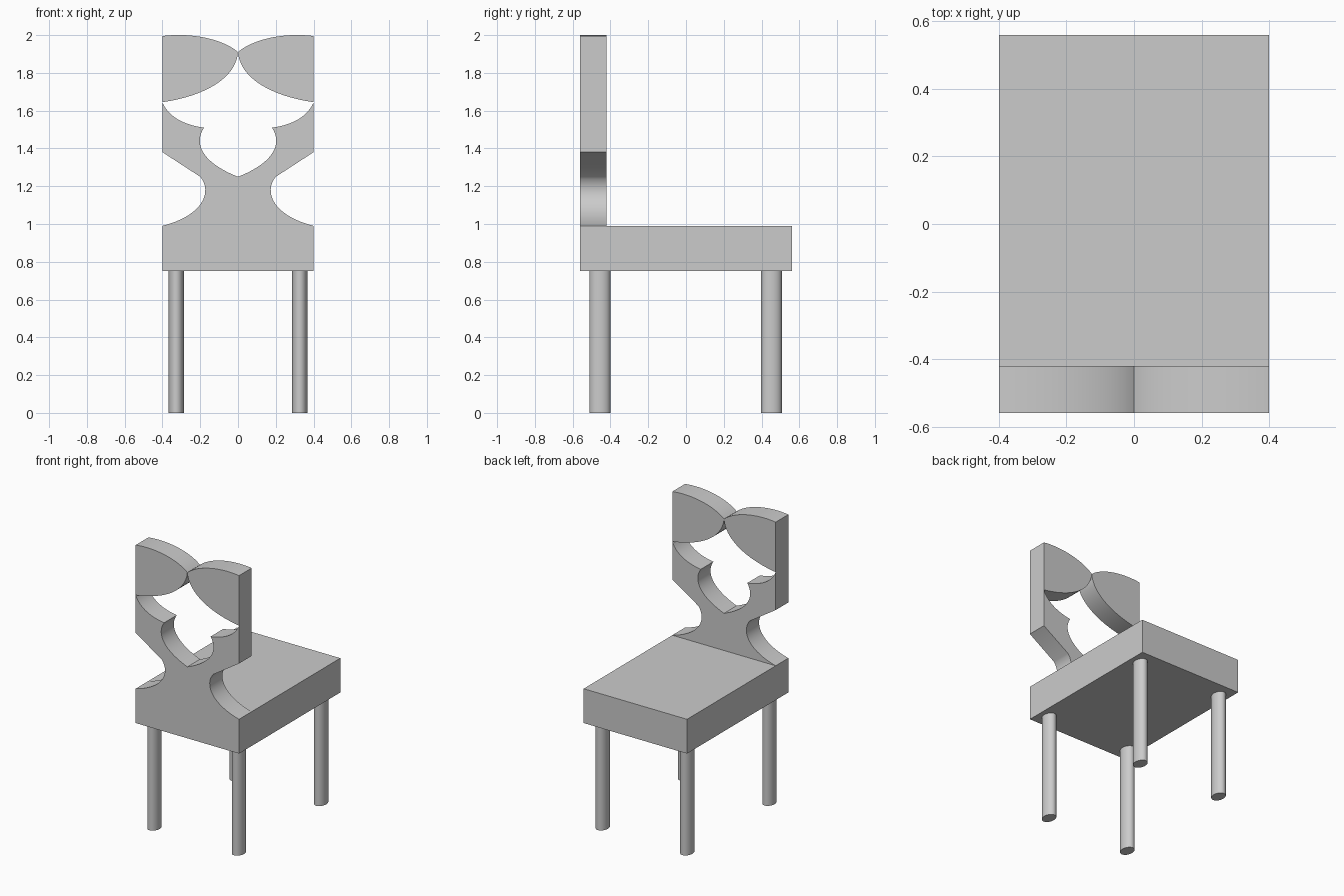
import bpy, bmesh
from mathutils import Vector
from mathutils.geometry import interpolate_bezier

if "Cube" in bpy.data.objects:
    bpy.data.objects.remove(bpy.data.objects["Cube"])

grey = bpy.data.materials.new("plain_grey")
grey.use_nodes = True
grey.diffuse_color = (0.6, 0.6, 0.6, 1)
grey.node_tree.nodes["Principled BSDF"].inputs["Base Color"].default_value = (0.6, 0.6, 0.6, 1)

HALF_W, BACK_Y, PANEL_Y, FRONT_Y = 0.4, -0.56, -0.42, 0.56
SEAT_BOTTOM, SEAT_TOP = 0.75, 0.99


def curve(*controls):
    """Cubic curve in the x-z plane."""
    pts = [Vector((x, 0, z)) for x, z in controls]
    return [(p.x, p.z) for p in interpolate_bezier(*pts, 20)]


def mirrored(points):
    return [(-x, z) for x, z in points]


def slab(bm, outline):
    """Extrude an outline through the panel thickness; return its inner face."""
    face = bm.faces.new([bm.verts.new((x, BACK_Y, z)) for x, z in outline])
    ext = bmesh.ops.extrude_face_region(bm, geom=[face], use_keep_orig=True)["geom"]
    verts = [g for g in ext if isinstance(g, bmesh.types.BMVert)]
    bmesh.ops.translate(bm, verts=verts, vec=(0, PANEL_Y - BACK_Y, 0))
    return next(g for g in ext if isinstance(g, bmesh.types.BMFace))


def finish(obj):
    obj.data.materials.append(grey)
    bpy.ops.object.select_all(action="DESELECT")
    obj.select_set(True)
    bpy.context.view_layer.objects.active = obj
    bpy.ops.object.shade_smooth_by_angle()


def to_object(bm, name):
    bmesh.ops.recalc_face_normals(bm, faces=bm.faces[:])
    mesh = bpy.data.meshes.new(name)
    bm.to_mesh(mesh)
    bm.free()
    obj = bpy.data.objects.new(name, mesh)
    bpy.context.collection.objects.link(obj)
    finish(obj)


# Left half of the lower back: arm, heart-shaped opening and waist
arm_top = curve((-HALF_W, 1.645), (-0.37, 1.57), (-0.29, 1.525), (-0.18, 1.51))
opening = curve((-0.18, 1.51), (-0.24, 1.42), (-0.18, 1.32), (0, 1.25))
waist = curve((-0.2, 1.25), (-0.14, 1.18), (-0.17, 1.05), (-HALF_W, SEAT_TOP))
inner = arm_top + opening[1:]
outer = [(-HALF_W, 1.38)] + waist + [(-HALF_W, SEAT_BOTTOM)]
outline = inner + mirrored(inner[:-1])[::-1] + mirrored(outer) + outer[::-1]

# Seat grows out of the lower part of the back panel
bm = bmesh.new()
panel = slab(bm, outline)
corners = [v for v in panel.verts if abs(v.co.z - SEAT_TOP) < 1e-4 and abs(v.co.x) > 0.399]
bmesh.utils.face_split(panel, corners[0], corners[1])
bm.faces.ensure_lookup_table()
seat_face = next(f for f in bm.faces if all(v.co.z < SEAT_TOP + 1e-4 for v in f.verts)
                 and all(v.co.y > PANEL_Y - 1e-4 for v in f.verts))
ext = bmesh.ops.extrude_face_region(bm, geom=[seat_face])["geom"]
bmesh.ops.translate(bm, verts=[g for g in ext if isinstance(g, bmesh.types.BMVert)],
                    vec=(0, FRONT_Y - PANEL_Y, 0))
to_object(bm, "seat_and_lower_back")

# Two leaf-shaped lobes of the top rail
lobe = (curve((-HALF_W, 1.995), (-0.25, 2.015), (-0.08, 1.98), (0, 1.91))
        + curve((0, 1.91), (-0.01, 1.78), (-0.16, 1.68), (-HALF_W, 1.645))[1:])
for side, shape in (("right", lobe), ("left", mirrored(lobe))):
    bm = bmesh.new()
    slab(bm, shape)
    to_object(bm, side + "_top_lobe")

# Four oval legs
for x, side in ((-0.327, "right"), (0.327, "left")):
    for y, end in ((-0.456, "back"), (0.452, "front")):
        bpy.ops.mesh.primitive_cylinder_add(vertices=48, radius=1, depth=1,
                                            location=(x, y, SEAT_BOTTOM / 2))
        leg = bpy.context.object
        leg.name = f"{side}_{end}_leg"
        leg.scale = (0.04, 0.055, SEAT_BOTTOM)
        bpy.ops.object.transform_apply(location=False, rotation=False, scale=True)
        finish(leg)
